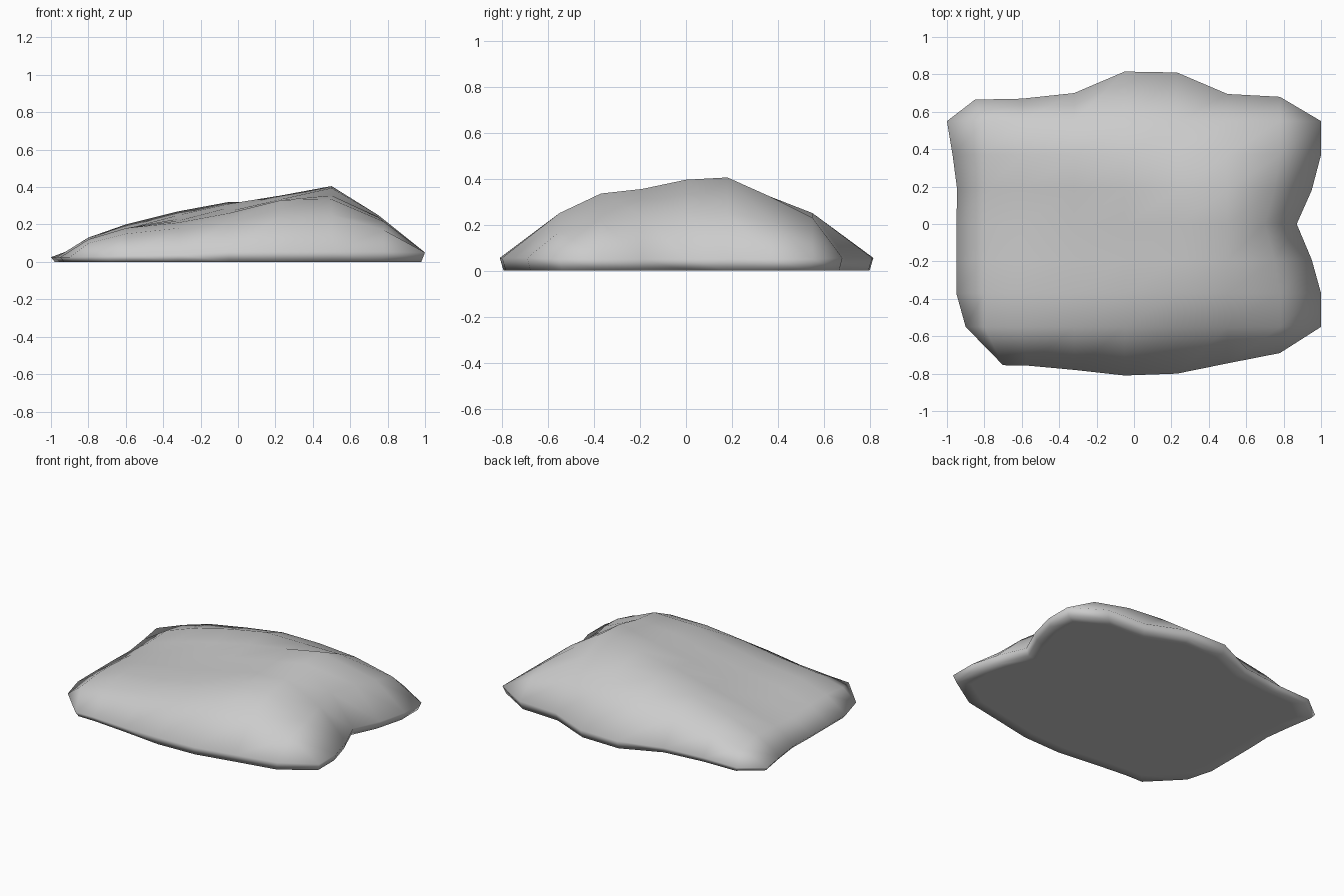
import bpy, bmesh

if "Cube" in bpy.data.objects:
    bpy.data.objects.remove(bpy.data.objects["Cube"])

# Height rows from front to back, columns from left to right
xs = [-0.80, -0.60, -0.32, -0.05, 0.23, 0.50, 0.78]
ys = [-0.55, -0.37, -0.19, 0.0, 0.18, 0.37, 0.55]
heights = [
    [.10, .15, .18, .22, .25, .25, .17],
    [.12, .18, .21, .26, .33, .335, .215],
    [.12, .18, .22, .27, .335, .355, .24],
    [.11, .175, .23, .29, .34, .395, .25],
    [.12, .18, .25, .31, .355, .405, .25],
    [.13, .20, .27, .32, .32, .32, .215],
    [.10, .16, .21, .25, .25, .23, .17],
]
notch = [0, 0, .03, .08, .03, 0, 0]          # valley on the right side

# Outline of each side
front_y = [-.755, -.757, -.78, -.81, -.80, -.745, -.69]
back_y = [.665, .67, .70, .815, .81, .695, .68]
left_x = [-.90, -.95, -.95, -.95, -.945, -.97, -1.0]
right_x = [1.0, 1.0, .95, .87, .95, 1.0, 1.0]
front_x = [-.70, -.57] + xs[2:]
back_x = [-.85] + xs[1:]

bm = bmesh.new()
n = 7
grid = {}
for j in range(n):
    for i in range(n):
        x = xs[i] - (notch[j] if i == 6 else 0)
        grid[i, j] = bm.verts.new((x, ys[j], heights[j][i]))
    grid[-1, j] = bm.verts.new((left_x[j], ys[j], .025))
    grid[n, j] = bm.verts.new((right_x[j], ys[j], .05))
for i in range(n):
    rim_z = .03 + .004 * i if i < 3 else .055
    grid[i, -1] = bm.verts.new((front_x[i], front_y[i], rim_z))
    grid[i, n] = bm.verts.new((back_x[i], back_y[i], rim_z))

# Upper surface: quads, with a triangle at each cut corner
for j in range(-1, n):
    for i in range(-1, n):
        keys = [(i, j), (i + 1, j), (i + 1, j + 1), (i, j + 1)]
        bm.faces.new([grid[k] for k in keys if k in grid])

# Rim wall and flat underside
loop = ([grid[i, -1] for i in range(n)] + [grid[n, j] for j in range(n)]
        + [grid[i, n] for i in reversed(range(n))]
        + [grid[-1, j] for j in reversed(range(n))])
for scale in (.98, .90):
    ring = [bm.verts.new((v.co.x * scale / (1 if scale == .98 else .98),
                          v.co.y * scale / (1 if scale == .98 else .98), 0)) for v in loop]
    for k in range(len(loop)):
        m = (k + 1) % len(loop)
        bm.faces.new((loop[k], ring[k], ring[m], loop[m]))
    loop = ring
bm.faces.new(loop)
bmesh.ops.recalc_face_normals(bm, faces=bm.faces[:])
for f in bm.faces:
    f.smooth = True

mesh = bpy.data.meshes.new("rock_mound")
bm.to_mesh(mesh)
bm.free()
rock = bpy.data.objects.new("rock_mound", mesh)
bpy.context.collection.objects.link(rock)
